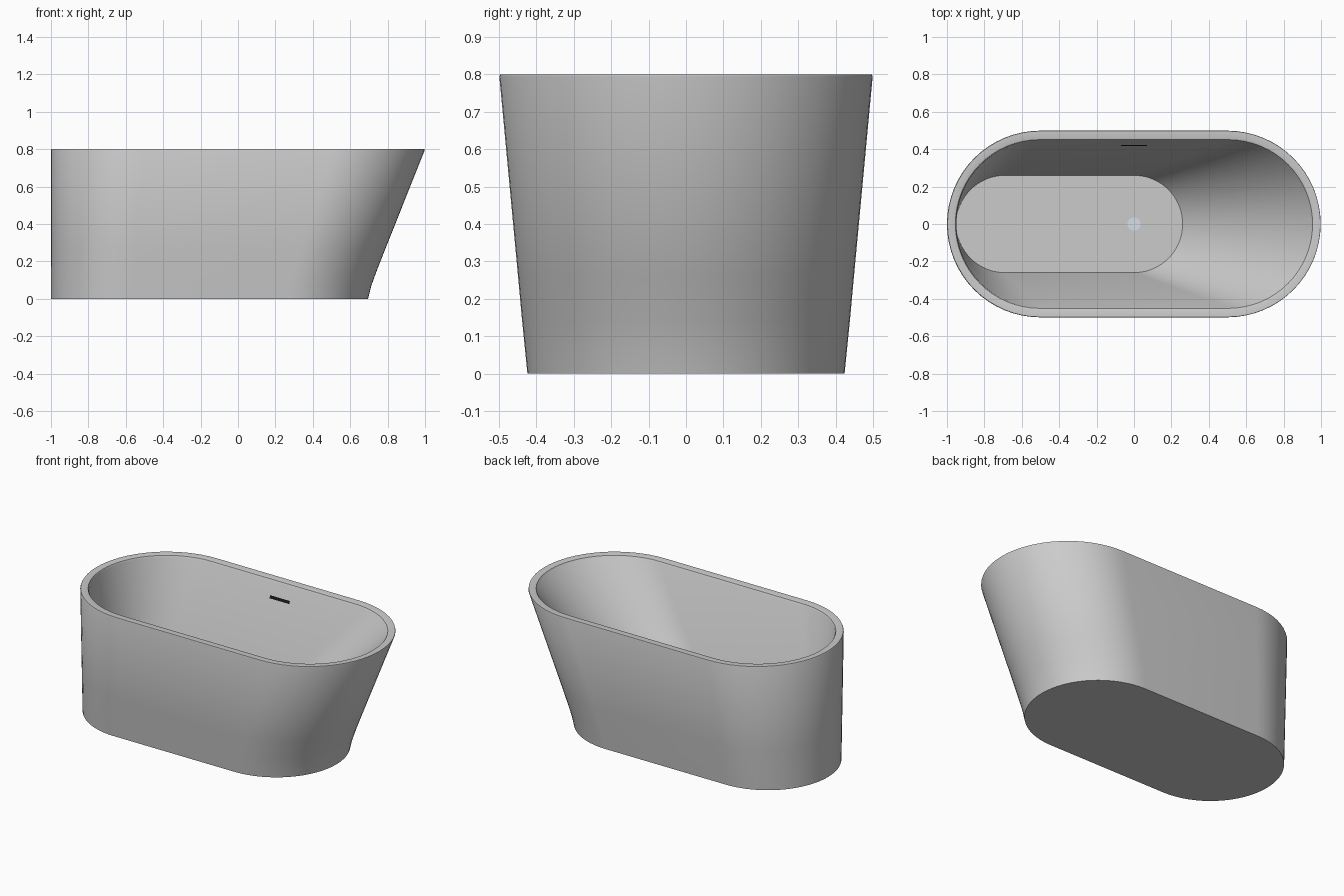
import bpy, bmesh, math
from mathutils import Vector

if "Cube" in bpy.data.objects:
    bpy.data.objects.remove(bpy.data.objects["Cube"])

SEG = 32  # segments per rounded end


def stadium(bm, x0, x1, r, z):
    """Ring of vertices: two half circles of radius r joined by straight sides."""
    ring = []
    for cx, start in ((x1 - r, -math.pi / 2), (x0 + r, math.pi / 2)):
        for i in range(SEG + 1):
            a = start + math.pi * i / SEG
            ring.append(bm.verts.new((cx + r * math.cos(a), r * math.sin(a), z)))
    return ring


def finish(bm, name, color=None):
    bmesh.ops.recalc_face_normals(bm, faces=bm.faces)
    mesh = bpy.data.meshes.new(name)
    bm.to_mesh(mesh)
    bm.free()
    ob = bpy.data.objects.new(name, mesh)
    bpy.context.collection.objects.link(ob)
    if color:
        mat = bpy.data.materials.new(name + "_material")
        mat.diffuse_color = color
        mat.use_nodes = True
        mat.node_tree.nodes["Principled BSDF"].inputs["Base Color"].default_value = mat.diffuse_color
        mesh.materials.append(mat)
    bpy.ops.object.select_all(action='DESELECT')
    ob.select_set(True)
    bpy.context.view_layer.objects.active = ob
    bpy.ops.object.shade_smooth_by_angle(angle=math.radians(35))
    return ob


# Tub shell: outer wall up, over the rim, inner wall down to the floor
FLOOR_Z = 0.12
sections = [  # x left, x right, radius, z
    (-1.0, 0.695, 0.424, 0.0),
    (-1.0, 0.713, 0.431, 0.07),
    (-1.0, 0.738, 0.438, 0.14),
    (-1.0, 0.785, 0.449, 0.26),
    (-1.0, 0.998, 0.499, 0.794),
    (-0.997, 0.997, 0.497, 0.8),
    (-0.965, 0.965, 0.462, 0.8),
    (-0.955, 0.955, 0.451, 0.797),
    (-0.95, 0.948, 0.445, 0.786),
    (-0.95, 0.26, 0.26, FLOOR_Z),
]
bm = bmesh.new()
rings = [stadium(bm, *s) for s in sections]
n = len(rings[0])
for a, b in zip(rings, rings[1:]):
    for i in range(n):
        j = (i + 1) % n
        bm.faces.new((a[i], a[j], b[j], b[i]))
bm.faces.new(rings[0][::-1])
bm.faces.new(rings[-1])
finish(bm, "tub_shell")

# Round drain cover on the floor
bm = bmesh.new()
bmesh.ops.create_cone(bm, cap_ends=True, segments=32, radius1=0.035, radius2=0.035, depth=0.006)
bmesh.ops.translate(bm, verts=bm.verts, vec=(0, 0, FLOOR_Z + 0.002))
finish(bm, "drain_cover", (0.68, 0.74, 0.8, 1))

# Dark overflow slot lying against the back inner wall
slope = (0.445 - 0.26) / (0.786 - FLOOR_Z)
z = 0.70
bm = bmesh.new()
corners = []
for x, dz in ((-0.07, -0.009), (0.07, -0.009), (0.07, 0.009), (-0.07, 0.009)):
    y = 0.26 + slope * (z + dz - FLOOR_Z) - 0.002
    corners.append(bm.verts.new(Vector((x, y, z + dz))))
bm.faces.new(corners)
finish(bm, "overflow_slot", (0.01, 0.01, 0.01, 1))
